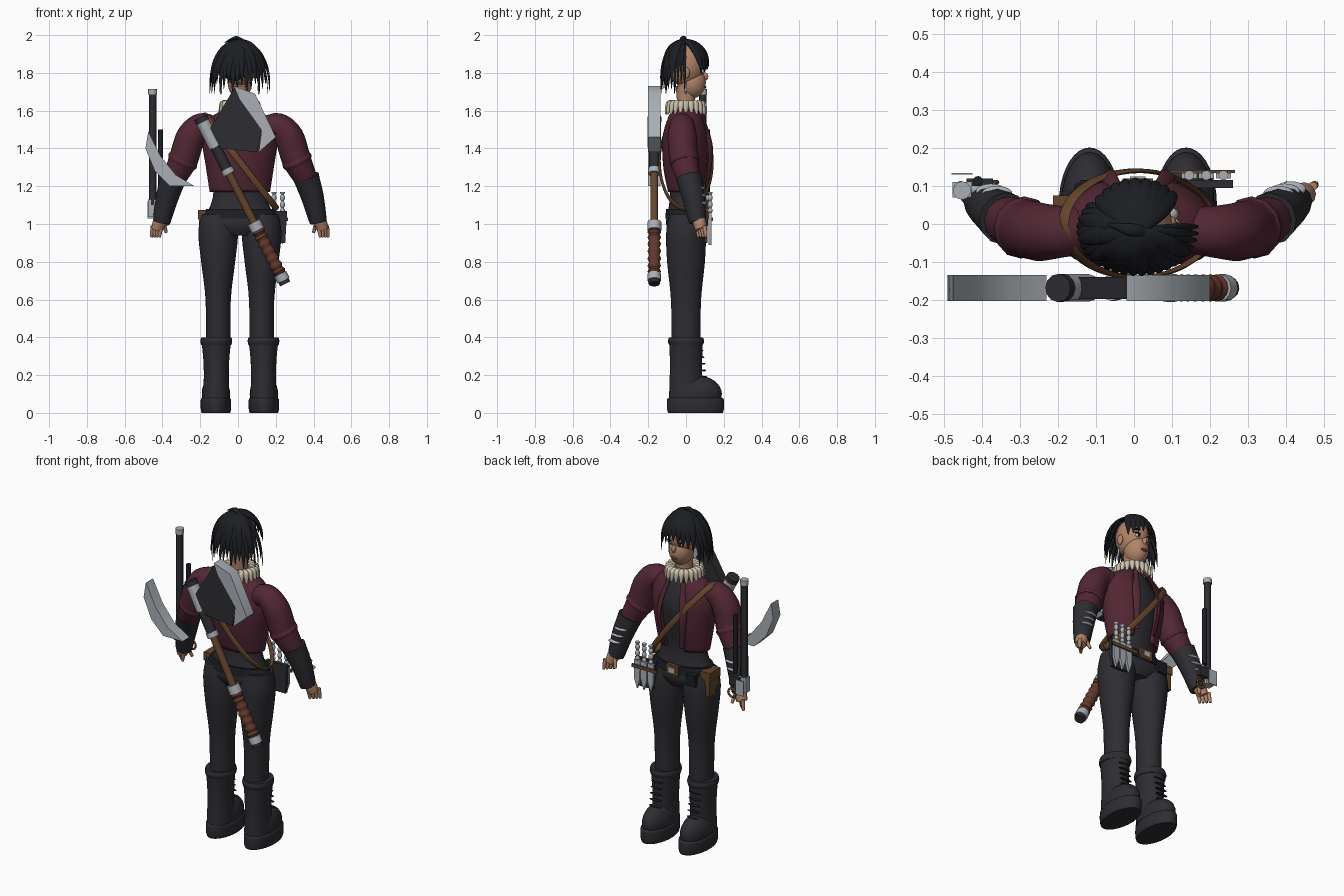
import bpy, bmesh
from math import sin, cos, pi, radians
from mathutils import Vector, Matrix

if "Cube" in bpy.data.objects:
    bpy.data.objects.remove(bpy.data.objects["Cube"], do_unlink=True)


def material(name, red, green, blue):
    mat = bpy.data.materials.new(name)
    mat.use_nodes = True
    mat.diffuse_color = (red, green, blue, 1)
    mat.node_tree.nodes["Principled BSDF"].inputs["Base Color"].default_value = mat.diffuse_color
    return mat


hair = material("hair_black", .012, .013, .016)
cloth = material("charcoal_cloth", .026, .026, .032)
maroon = material("maroon_jacket", .085, .02, .034)
flesh = material("skin_tan", .44, .23, .14)
steel = material("pale_steel", .4, .43, .46)
leather = material("brown_leather", .13, .06, .025)
rust = material("rust_grip", .12, .04, .026)
cream = material("cream_fur", .6, .53, .4)


def finish(name, bm, mat, pair):
    """Turn a bmesh into a shaded object, mirrored across the body if paired."""
    bmesh.ops.recalc_face_normals(bm, faces=bm.faces)
    mesh = bpy.data.meshes.new(name)
    bm.to_mesh(mesh)
    bm.free()
    mesh.materials.append(mat)
    mesh.shade_smooth()
    mesh.set_sharp_from_angle(angle=radians(45))
    part = bpy.data.objects.new(name, mesh)
    part.location.x = .01
    bpy.context.scene.collection.objects.link(part)
    if pair:
        part.modifiers.new("mirror", "MIRROR")
    return part


def skin(name, mat, rings, pair=False, closed=True):
    """Join rings of points into one surface."""
    bm = bmesh.new()
    loops = [[bm.verts.new(point) for point in ring] for ring in rings]
    count = len(loops[0])
    for low, high in zip(loops, loops[1:]):
        for i in range(count if closed else count - 1):
            j = (i + 1) % count
            bm.faces.new((low[i], low[j], high[j], high[i]))
    if closed:
        bm.faces.new(loops[0])
        bm.faces.new(loops[-1])
    return finish(name, bm, mat, pair)


def blend(values, t):
    """Linear reading of a list, with t from start to end."""
    spot = t * (len(values) - 1)
    i = min(int(spot), len(values) - 2)
    return values[i] + (values[i + 1] - values[i]) * (spot - i)


def spline(points, steps):
    """Smooth curve through the points."""
    last = len(points) - 1
    result = []
    for step in range(steps + 1):
        i = min(step * last // steps, last - 1)
        t = step * last / steps - i
        a, b, c, d = (Vector(points[min(max(j, 0), last)]) for j in range(i - 1, i + 3))
        result.append(b + (c - a)*t/2 + (a*2 - b*5 + c*4 - d)*t*t/2 + (b*3 - a - c*3 + d)*t*t*t/2)
    return result


def loft(name, mat, rows, x=0, y=0, pair=False, gap=0):
    """Stack ellipses of height, half width and half depth; gap opens the front."""
    count = 36
    start, span = radians(90 + gap/2), radians(360 - gap)
    angles = [start + span*i/count for i in range(count + 1 if gap else count)]
    rings = [[(x + wide*cos(a), y + deep*sin(a), z) for a in angles]
             for z, wide, deep in spline(rows, 4*len(rows))]
    part = skin(name, mat, rings, pair, not gap)
    if gap:
        part.modifiers.new("thickness", "SOLIDIFY").thickness = .014


def tube(name, mat, points, sizes, pair=False, flat=1, centre=None, steps=12):
    """Sweep along a curve; flat squashes it along the direction away from the centre."""
    path = spline(points, steps)
    rings = []
    for i, point in enumerate(path):
        ahead = (path[min(i + 1, steps)] - path[max(i - 1, 0)]).normalized()
        up = point - Vector(centre) if centre else Vector((.02, 1, .03))
        side = ahead.cross(up).normalized()
        up = side.cross(ahead) * flat
        radius = blend(sizes, i / steps)
        rings.append([point + radius*(side*cos(a) + up*sin(a))
                      for a in (pi*j/6 for j in range(12))])
    skin(name, mat, rings, pair)


def ball(name, mat, place, size, pair=False):
    bm = bmesh.new()
    bmesh.ops.create_uvsphere(bm, u_segments=24, v_segments=16, radius=1)
    bm.transform(Matrix.Translation(place) @ Matrix.Diagonal((*size, 1)))
    finish(name, bm, mat, pair)


def box(name, mat, place, size):
    bm = bmesh.new()
    bmesh.ops.create_cube(bm, size=1)
    bm.transform(Matrix.Translation(place) @ Matrix.Diagonal((*size, 1)))
    finish(name, bm, mat, False)


def slab(name, mat, outline, y, thick):
    """Extrude an x, z outline along the depth."""
    skin(name, mat, [[(x, depth, z) for x, z in outline] for depth in (y - thick/2, y + thick/2)])


# Legs and boots
loft("trouser_legs", cloth, [(.35, .065, .075), (.6, .067, .08), (.8, .09, .1),
                             (.95, .105, .105), (1.05, .09, .09)], x=.115, pair=True)
loft("boot_soles", cloth, [(0, .075, .145), (.02, .08, .15), (.07, .08, .15), (.08, .07, .14)],
     x=.127, y=.05, pair=True)
ball("boot_feet", cloth, (.127, .05, .1), (.075, .14, .1), pair=True)
loft("boot_shafts", cloth, [(.08, .07, .09), (.2, .066, .086), (.3, .07, .086), (.39, .08, .09)],
     x=.125, pair=True)
loft("boot_cuffs", cloth, [(.36, .08, .09), (.38, .084, .096), (.4, .08, .09)], x=.125, pair=True)
for i in range(5):
    ball("boot_laces", hair, (.127, .1 - .005*i, .19 + .035*i), (.04, .012, .005), pair=True)

# Torso, belt and open jacket
loft("trunk", cloth, [(.94, .1, .08), (.98, .19, .1), (1.02, .2, .105), (1.1, .155, .09),
                      (1.2, .14, .085), (1.4, .16, .115), (1.5, .14, .1), (1.6, .06, .06)])
loft("belt", hair, [(1.03, .204, .11), (1.08, .178, .105)])
box("belt_buckle", leather, (0, .11, 1.055), (.08, .02, .06))
box("buckle_face", steel, (0, .12, 1.055), (.04, .01, .03))
loft("jacket", maroon, [(1.17, .16, .095), (1.3, .18, .12), (1.45, .2, .125),
                        (1.55, .17, .1), (1.61, .08, .07)], gap=46)
tube("jacket_lapels", maroon, [(.06, .11, 1.2), (.08, .13, 1.4), (.05, .08, 1.58)],
     (.012, .022, .018), pair=True, flat=.4, centre=(0, 0, 1.4))

# Arms, gauntlets and hands
tube("sleeves", maroon, [(.13, -.015, 1.5), (.2, -.02, 1.52), (.26, -.02, 1.46), (.3, -.01, 1.34),
                         (.355, .015, 1.23)], (.06, .068, .078, .078, .058), pair=True, steps=20)
tube("elbow_seams", maroon, [(.295, -.012, 1.35), (.31, -.006, 1.32)], (.077, .083, .077), pair=True)
tube("gauntlets", cloth, [(.35, .014, 1.25), (.385, .04, 1.14), (.415, .062, 1.01)],
     (.07, .06, .045), pair=True)
for i in range(3):
    ball("gauntlet_bands", steel, (.37 + .016*i, .08 + .006*i, 1.19 - .04*i), (.04, .02, .01), pair=True)
tube("palms", flesh, [(.41, .062, 1.05), (.44, .08, .97)], (.03, .036, .03), pair=True)
for i in range(4):
    knuckle = Vector((.418 + .014*i, .06 + .013*i, .99))
    tube("fingers", flesh, [knuckle, knuckle + Vector((.008, .006, -.06))], (.012, .011, .007), pair=True)
tube("thumbs", flesh, [(.405, .085, 1.01), (.39, .105, .955)], (.013, .008), pair=True)

# Neck, fur collar and face
loft("neck", flesh, [(1.56, .055, .055), (1.64, .046, .048), (1.73, .05, .055)])
for i in range(22):
    turn = Matrix.Rotation(2*pi*i/22, 3, "Z")
    tuft = [(.055, 0, 1.635), (.09, 0, 1.635), (.107, 0, 1.58)]
    tube("fur_tuft", cream, [turn @ Vector(p) for p in tuft], (.012, .019, .004), centre=(0, 0, 1))
ball("skull", flesh, (0, 0, 1.84), (.09, .1, .115))
ball("jaw", flesh, (0, .03, 1.75), (.065, .075, .085))
ball("nose", flesh, (0, .1, 1.78), (.012, .018, .022))
ball("lips", rust, (0, .1, 1.725), (.022, .008, .008))
ball("eye_whites", cream, (.035, .086, 1.81), (.018, .01, .011), pair=True)
ball("pupils", hair, (.035, .094, 1.81), (.008, .004, .009), pair=True)
ball("eyelashes", hair, (.037, .089, 1.821), (.022, .01, .004), pair=True)
ball("eyebrows", hair, (.038, .086, 1.845), (.026, .012, .004), pair=True)
ball("ears", flesh, (.09, 0, 1.8), (.012, .02, .03), pair=True)
ball("earrings", steel, (.1, 0, 1.72), (.006, .006, .035), pair=True)


# Hair: cap, hanging locks, swept fringe and top tuft
def lock(name, angle, reach_x, reach_y, drop, width):
    """Lock falling from the crown along a quarter ellipse."""
    path = []
    for i in range(9):
        t = pi*i/16
        path.append((reach_x*cos(angle)*sin(t), reach_y*sin(angle)*sin(t) - .015, 1.97 - drop*(1 - cos(t))))
    taper = [width*sin(pi*(.2 + .1*i)) + .001 for i in range(9)]
    tube(name, hair, path, taper, flat=.5, centre=(0, 0, 1.75), steps=16)


ball("hair_cap", hair, (-.015, -.035, 1.86), (.095, .085, .11))
for i in range(25):
    angle = radians(148 + 9*i)
    lock("hair_lock", angle, .16, .12, .28 - .025*(i % 3), .01 if i > 20 else .023)
for i in range(9):
    angle = radians(45 + 12*i)
    lock("fringe_lock", angle, .14, .135, .13 + .07*abs(cos(angle)), .027)
tube("top_tuft", hair, [(.03, -.02, 1.96), (-.02, -.015, 1.985), (-.08, 0, 1.96)],
     (.014, .017, .003), flat=.6, centre=(0, 0, 1.8))

# Shoulder strap: a tilted loop around the chest
loop = [pi*i/12 for i in range(25)]
tube("shoulder_strap", leather, [(.195*cos(a), .14*sin(a), 1.33 - .25*cos(a)) for a in loop],
     (.017, .017), flat=.35, centre=(0, 0, 1.3), steps=48)

# Hip pouches
box("hip_pouch", leather, (-.19, .025, 1), (.055, .09, .14))
box("pouch_flap", leather, (-.19, .025, 1.05), (.065, .1, .05))
box("small_pouch", hair, (-.12, .095, 1.02), (.06, .04, .07))

# Throwing knives in their holder
slab("knife_holder", cloth, [(.11, 1.07), (.25, 1.07), (.24, .9), (.13, .9)], .105, .02)
for x in (.135, .18, .225):
    slab("knife_blade", steel, [(x - .02, 1.06), (x + .02, 1.06), (x + .019, .95), (x, .89), (x - .019, .95)],
         .127, .014)
    tube("knife_handle", steel, [(x, .128, 1.06), (x, .128, 1.17)], [.007, .013, .013]*4, steps=22)
box("knife_band", leather, (.17, .138, 1.025), (.17, .008, .02))

# Axe slung diagonally behind the body
back = -.168
handle_top, handle_end = Vector((-.21, back, 1.566)), Vector((.24, back, .683))


def shaft(name, mat, start, end, sizes, steps=12):
    ends = [handle_top.lerp(handle_end, t) for t in (start, end)]
    tube(name, mat, ends, sizes, steps=steps)


shaft("axe_cap", cloth, 0, .03, (.037, .037))
shaft("axe_socket", steel, .02, .18, (.036, .036))
shaft("axe_neck", cloth, .18, .33, (.029, .029))
shaft("axe_ring", steel, .31, .34, (.034, .034))
shaft("axe_shaft", leather, .34, .65, (.021, .021))
shaft("axe_collar", steel, .63, .68, (.037, .037))
shaft("axe_grip", rust, .68, .95, [.028, .036]*8, steps=30)
shaft("axe_pommel", steel, .94, .98, (.036, .036))
shaft("axe_end", cloth, .97, 1, (.03, .03))
slab("axe_body", cloth, [(-.16, 1.5), (-.03, 1.72), (.03, 1.66), (.115, 1.5), (.09, 1.38), (-.1, 1.4)],
     back, .058)
slab("axe_edge", steel, [(-.03, 1.73), (.08, 1.69), (.19, 1.46), (.1, 1.38), (.115, 1.5), (0, 1.66)],
     back, .068)
slab("axe_rear_blade", steel, [(-.485, 1.49), (-.42, 1.36), (-.34, 1.26), (-.24, 1.2), (-.37, 1.2),
                               (-.45, 1.28), (-.5, 1.4)], back, .068)

# Long gun held beside the arm
barrel = -.462
tube("gun_barrel", cloth, [(barrel, .088, 1.1), (barrel, .088, 1.7)], (.02, .02))
tube("gun_muzzle", steel, [(barrel, .088, 1.685), (barrel, .088, 1.715)], (.024, .024))
tube("gun_magazine", hair, [(-.42, .113, 1.15), (-.42, .113, 1.5)], (.013, .013))
box("gun_receiver", steel, (barrel, .09, 1.085), (.05, .04, .09))
box("gun_side_plate", steel, (barrel, .132, 1.075), (.055, .005, .09))
box("gun_stock", cloth, (-.415, .11, 1.1), (.07, .02, .06))
tube("trigger_ring", leather, [(.025*cos(a) - .395, .11, 1.02 + .025*sin(a)) for a in loop],
     (.006, .006), steps=24)
